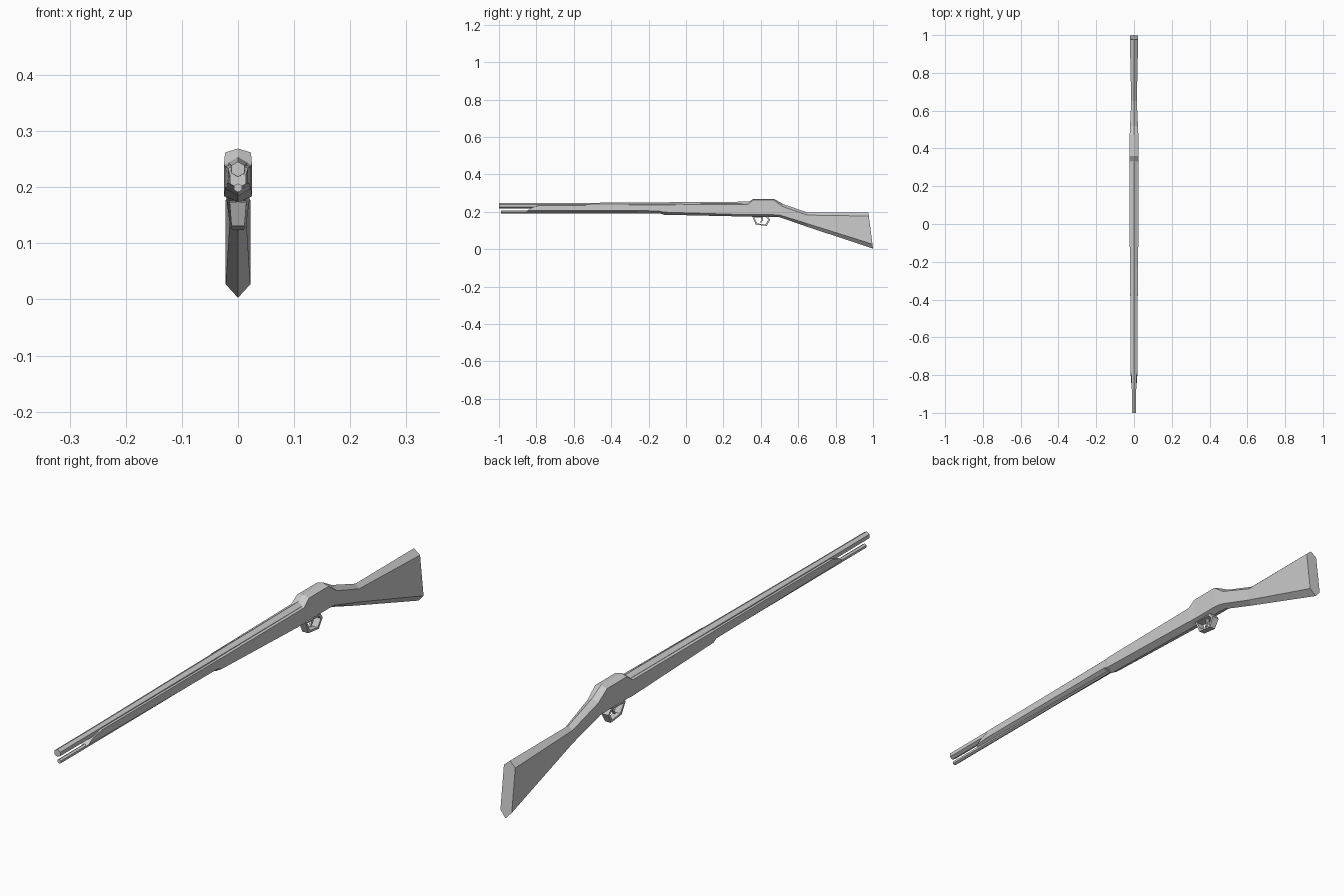
import bpy, bmesh, math
from mathutils import Vector

if "Cube" in bpy.data.objects:
    bpy.data.objects.remove(bpy.data.objects["Cube"])


def finish(name, bm):
    bmesh.ops.recalc_face_normals(bm, faces=bm.faces)
    mesh = bpy.data.meshes.new(name)
    bm.to_mesh(mesh)
    bm.free()
    obj = bpy.data.objects.new(name, mesh)
    bpy.context.collection.objects.link(obj)
    return obj


def skin(name, rings, closed=False):
    """Bridge a list of point rings into one flat-faced solid."""
    bm = bmesh.new()
    rows = [[bm.verts.new(p) for p in r] for r in rings]
    n = len(rows[0])
    pairs = list(zip(rows, rows[1:])) + ([(rows[-1], rows[0])] if closed else [])
    for a, b in pairs:
        for i in range(n):
            j = (i + 1) % n
            bm.faces.new((a[i], a[j], b[j], b[i]))
    if not closed:
        bm.faces.new(rows[0])
        bm.faces.new(rows[-1])
    return finish(name, bm)


def stock_ring(y_top, y_bot, w, top, shoulder, belly, bottom):
    """Six-sided section with a ridge on top and underneath."""
    def at(z):
        return y_top + (y_bot - y_top) * (top - z) / (top - bottom)
    half = [(0, top), (w, shoulder), (w, belly), (0, bottom), (-w, belly), (-w, shoulder)]
    return [(x, at(z), z) for x, z in half]


def hex_ring(y, r, z):
    return [(r * math.sin(math.radians(a)), y, z + r * math.cos(math.radians(a)))
            for a in range(0, 360, 60)]


# slim fore-end with a sloping tip
skin("fore_end", [stock_ring(*s) for s in (
    (-0.82, -0.86, 0.014, 0.226, 0.220, 0.206, 0.198),
    (-0.78, -0.80, 0.018, 0.240, 0.234, 0.208, 0.197),
    (-0.12, -0.12, 0.021, 0.243, 0.236, 0.205, 0.192))])

# rear stock: hand guard, receiver hump, wrist and butt
skin("stock", [stock_ring(*s) for s in (
    (-0.14, -0.14, 0.019, 0.243, 0.236, 0.203, 0.192),
    (-0.12, -0.12, 0.023, 0.244, 0.237, 0.198, 0.184),
    (0.33, 0.33, 0.025, 0.250, 0.240, 0.184, 0.174),
    (0.36, 0.36, 0.023, 0.269, 0.262, 0.184, 0.173),
    (0.47, 0.47, 0.023, 0.269, 0.262, 0.184, 0.173),
    (0.52, 0.50, 0.021, 0.241, 0.228, 0.182, 0.171),
    (0.65, 0.65, 0.015, 0.196, 0.182, 0.136, 0.119),
    (0.975, 1.0, 0.022, 0.196, 0.177, 0.027, 0.003))])

# barrel and cleaning rod
skin("barrel", [hex_ring(-1.0, 0.0135, 0.232),
                hex_ring(-0.75, 0.014, 0.232),
                hex_ring(0.35, 0.020, 0.234)])
skin("cleaning_rod", [hex_ring(-0.99, 0.008, 0.199), hex_ring(-0.10, 0.008, 0.199)])

# closed band of the trigger guard, inset towards its own centre
path = [(0.355, 0.174), (0.373, 0.131), (0.432, 0.124), (0.450, 0.158), (0.436, 0.176)]
mid = Vector((0.402, 0.155))
rings = []
for y, z in path:
    p = Vector((y, z))
    q = p + (mid - p).normalized() * 0.010
    w = 0.011 + 0.004 * (z - 0.124) / 0.05
    rings.append([(w, *p), (-w, *p), (-w, *q), (w, *q)])
skin("trigger_guard", rings, closed=True)

# trigger
skin("trigger", [[(s * 0.004, y + d, z) for s, d in ((-1, -r), (1, -r), (1, r), (-1, r))]
                 for y, z, r in ((0.405, 0.180, 0.006), (0.408, 0.158, 0.005), (0.398, 0.142, 0.003))])
